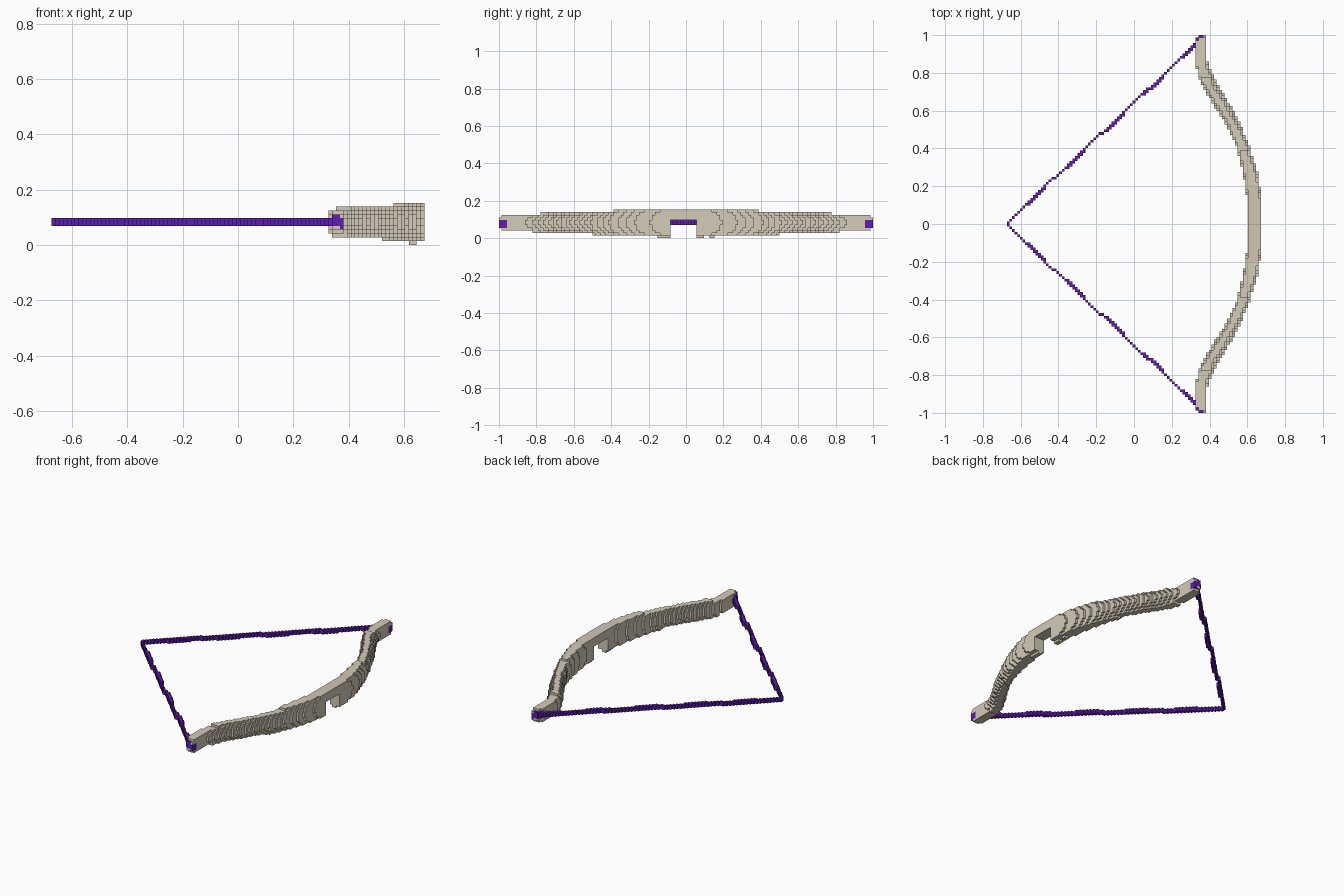
import bpy, bmesh
from math import floor

cube = bpy.data.objects.get("Cube")
if cube:
    bpy.data.objects.remove(cube, do_unlink=True)

V = 1 / 72                      # block size
NX, NY = 97, 144                # blocks across and along


def material(name, color):
    m = bpy.data.materials.new(name)
    m.use_nodes = True
    m.diffuse_color = (*color, 1)
    m.node_tree.nodes["Principled BSDF"].inputs["Base Color"].default_value = (*color, 1)
    return m


bone = material("pale bone", (0.66, 0.60, 0.485))
grip = material("warm grip", (0.65, 0.56, 0.47))
violet = material("violet", (0.115, 0.012, 0.42))

# Inner and outer edges of the limb as (distance from middle, x)
INNER = [(0, .60), (.16, .597), (.23, .585), (.41, .545), (.56, .466),
         (.656, .405), (.72, .365), (.79, .335), (.86, .33), (.93, .33),
         (.95, .336), (1, .336)]
OUTER = [(0, .674), (.16, .672), (.28, .652), (.41, .612), (.56, .547),
         (.656, .495), (.76, .43), (.84, .392), (.92, .382), (1, .38)]


def lookup(points, d):
    d = min(max(d, 0), 1)
    for (d0, a), (d1, b) in zip(points, points[1:]):
        if d <= d1:
            return a + (b - a) * (d - d0) / (d1 - d0)


def build(name, cells, mats):
    """Skin a dictionary of blocks {(i, j, k): material index}."""
    bm = bmesh.new()
    corners = {}

    def vert(p):
        if p not in corners:
            corners[p] = bm.verts.new(((p[0] - NX / 2) * V, (p[1] - NY / 2) * V, p[2] * V))
        return corners[p]

    for cell, mat in cells.items():
        for axis in range(3):
            for side in (0, 1):
                near = list(cell)
                near[axis] += 2 * side - 1
                if tuple(near) in cells:
                    continue
                ring = []
                for a, b in ((0, 0), (1, 0), (1, 1), (0, 1)):
                    p = list(cell)
                    p[axis] += side
                    p[(axis + 1) % 3] += a
                    p[(axis + 2) % 3] += b
                    ring.append(vert(tuple(p)))
                face = bm.faces.new(ring if side else ring[::-1])
                face.material_index = mat
    mesh = bpy.data.meshes.new(name)
    bm.to_mesh(mesh)
    bm.free()
    for m in mats:
        mesh.materials.append(m)
    bpy.context.collection.objects.link(bpy.data.objects.new(name, mesh))


def limb_color(i, d, k):
    """Violet string wound round the tips, warm top on the grip, bone elsewhere."""
    wound = 5 <= k < 7 or (k == 7 and i < 75) or (k == 4 and i >= 75)
    if d > .96 and wound:
        return 2
    return 1 if d < .2 and k == 10 else 0


# Bow limb: curved, slightly rounded blocks with an arrow notch under the grip
limb = {}
for j in range(NY):
    d = abs(j + .5 - NY / 2) * V
    top = 11 if d < .39 else 10 if d < .78 else 9 if d < .985 else 8
    low = 1 if d < .5 else 2 if d < .82 else 3 if d < .985 else 4
    for k in range(low, top):
        q = abs(k + .5 - 6) / max(top - 6, 6 - low)
        x0 = lookup(INNER, d - .035 * q * q)
        x1 = lookup(OUTER, d + .06 * q * q)
        for i in range(70, NX):
            x = (i + .5 - NX / 2) * V
            notch = 66 <= j < 76 and k < 7
            if x0 <= x <= x1 and not notch:
                limb[i, j, k] = limb_color(i, d, k)

# Small lugs below the grip on both sides of the notch
for j in [*range(61, 66), *range(76, 79), *range(81, 83)]:
    for i in (93, 94):
        limb[i, j, 0] = 0
build("bow_limb", limb, [bone, grip, violet])

# Drawn string: two straight strands that swell and thin, meeting at a point
strand = {}
slope = 72.5 / 68.5
for n in range(70):
    wide = n // 7 % 2
    for i in range(floor(n * slope), floor((n + 1) * slope) + wide):
        for j in (72 + n, 71 - n):
            for k in (5, 6):
                if (i, j, k) not in limb:
                    strand[i, j, k] = 0
build("bow_string", strand, [violet])

# Knots against the inside of each tip
knots = {}
for j in (1, 2, 3, 140, 141, 142):
    for k in (5, 6):
        if (72, j, k) not in limb and (72, j, k) not in strand:
            knots[72, j, k] = 0
build("string_knots", knots, [violet])
